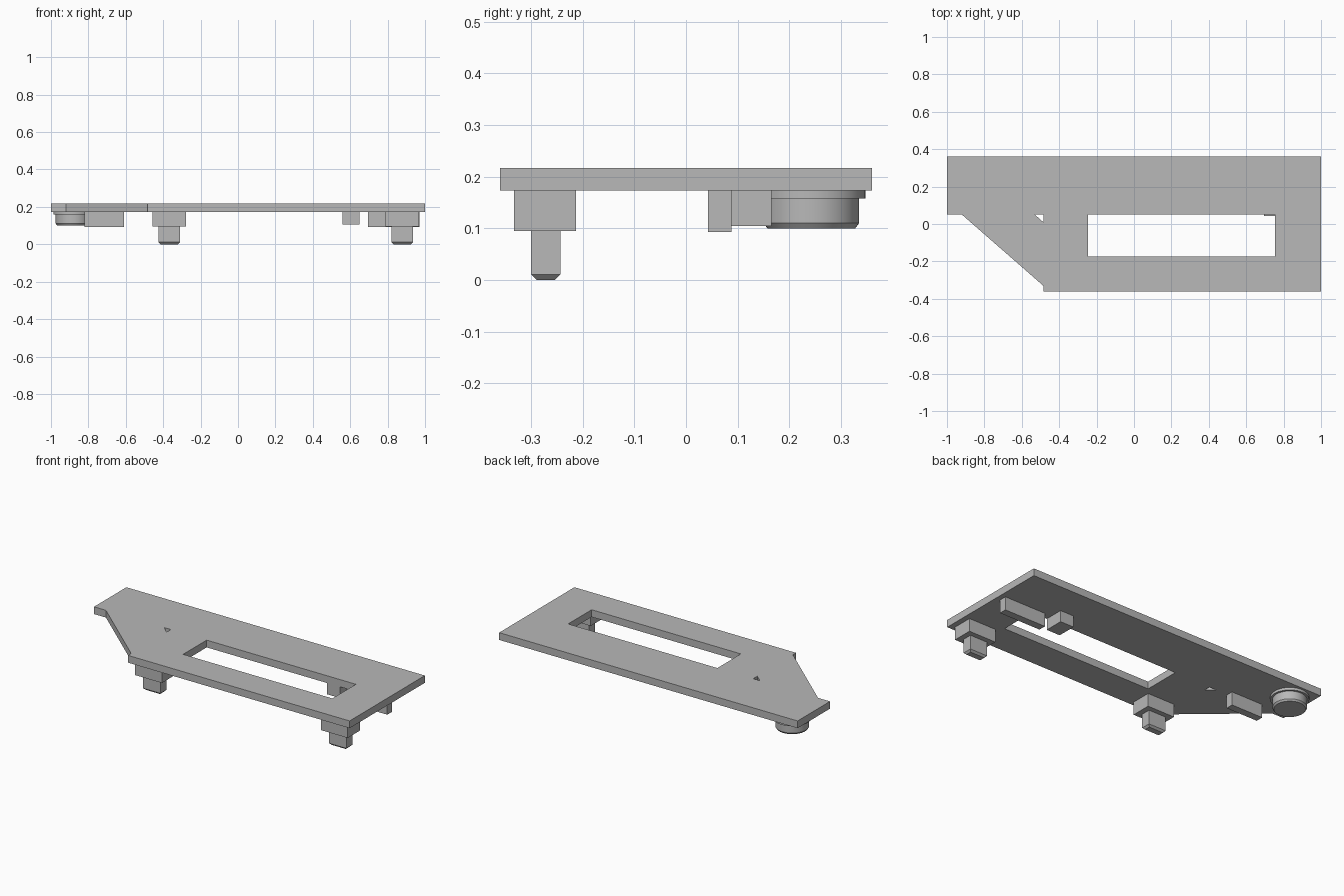
import bpy
import bmesh
import math
from mathutils import Matrix

if "Cube" in bpy.data.objects:
    bpy.data.objects.remove(bpy.data.objects["Cube"], do_unlink=True)

grey = bpy.data.materials.new("plain grey")
grey.use_nodes = True
colour = (0.48, 0.48, 0.48, 1)
grey.diffuse_color = colour
grey.node_tree.nodes["Principled BSDF"].inputs["Base Color"].default_value = colour

PLATE_BOTTOM, PLATE_TOP = 0.173, 0.217


def finish(name, bm):
    bmesh.ops.recalc_face_normals(bm, faces=bm.faces)
    mesh = bpy.data.meshes.new(name)
    bm.to_mesh(mesh)
    bm.free()
    mesh.materials.append(grey)
    obj = bpy.data.objects.new(name, mesh)
    bpy.context.collection.objects.link(obj)
    return obj


def prism(name, outlines, z0, z1):
    """Extrude an outline, with optional holes, from z0 to z1."""
    bm = bmesh.new()
    edges = []
    for outline in outlines:
        verts = [bm.verts.new((x, y, z0)) for x, y in outline]
        edges += [bm.edges.new((a, b)) for a, b in zip(verts, verts[1:] + verts[:1])]
    bmesh.ops.triangle_fill(bm, edges=edges, use_beauty=True)
    result = bmesh.ops.extrude_face_region(bm, geom=bm.faces[:], use_keep_orig=True)
    moved = [v for v in result["geom"] if isinstance(v, bmesh.types.BMVert)]
    bmesh.ops.translate(bm, verts=moved, vec=(0, 0, z1 - z0))
    bmesh.ops.dissolve_limit(bm, angle_limit=0.01, verts=bm.verts, edges=bm.edges)
    return finish(name, bm)


def rect(x0, x1, y0, y1):
    return [(x0, y0), (x1, y0), (x1, y1), (x0, y1)]


def box(name, x0, x1, y0, y1, z0, z1=PLATE_BOTTOM, chamfer=0.0):
    bm = bmesh.new()
    bmesh.ops.create_cube(bm, size=1)
    size = Matrix.Diagonal((x1 - x0, y1 - y0, z1 - z0, 1))
    place = Matrix.Translation(((x0 + x1) / 2, (y0 + y1) / 2, (z0 + z1) / 2))
    bmesh.ops.transform(bm, matrix=place @ size, verts=bm.verts)
    if chamfer:
        low = [e for e in bm.edges if all(v.co.z < z0 + 0.001 for v in e.verts)]
        bmesh.ops.bevel(bm, geom=low, offset=chamfer, segments=1, affect='EDGES')
    return finish(name, bm)


# Plate with clipped corner, long window and small triangular hole
outline = [(-1, 0.36), (1, 0.36), (1, -0.36), (-0.485, -0.36),
           (-0.485, -0.33), (-0.92, 0.05), (-1, 0.05)]
window = rect(-0.245, 0.755, -0.175, 0.05)
notch = [(-0.53, 0.05), (-0.485, 0.05), (-0.485, 0.01)]
prism("plate", [outline, window, notch], PLATE_BOTTOM, PLATE_TOP)

# Front pegs: a square block with a chamfered post below
for side, x in (("right", -0.367), ("left", 0.878)):
    box(side + "_peg_block", x - 0.09, x + 0.09, -0.333, -0.213, 0.095)
    box(side + "_peg_post", x - 0.058, x + 0.058, -0.3, -0.243, 0, 0.096, 0.011)

# Ribs and block under the plate
box("right_rib", -0.82, -0.61, 0.043, 0.088, 0.093)
box("left_rib", 0.695, 0.97, 0.043, 0.088, 0.093)
box("small_block", 0.56, 0.65, 0.05, 0.165, 0.105)

# Round foot with flange, turned from a profile
bm = bmesh.new()
profile = [(0, 0.1), (0.085, 0.1), (0.0925, 0.11), (0.0925, 0.158),
           (0.1045, 0.158), (0.1045, PLATE_BOTTOM), (0, PLATE_BOTTOM)]
verts = [bm.verts.new((r, 0, z)) for r, z in profile]
edges = [bm.edges.new(pair) for pair in zip(verts, verts[1:])]
bmesh.ops.spin(bm, geom=verts + edges, cent=(0, 0, 0), axis=(0, 0, 1),
               angle=math.tau, steps=48)
bmesh.ops.remove_doubles(bm, verts=bm.verts, dist=0.0001)
foot = finish("round_foot", bm)
foot.location = (-0.882, 0.2425, 0)
bpy.context.view_layer.objects.active = foot
foot.select_set(True)
bpy.ops.object.shade_smooth_by_angle(angle=math.radians(30))
